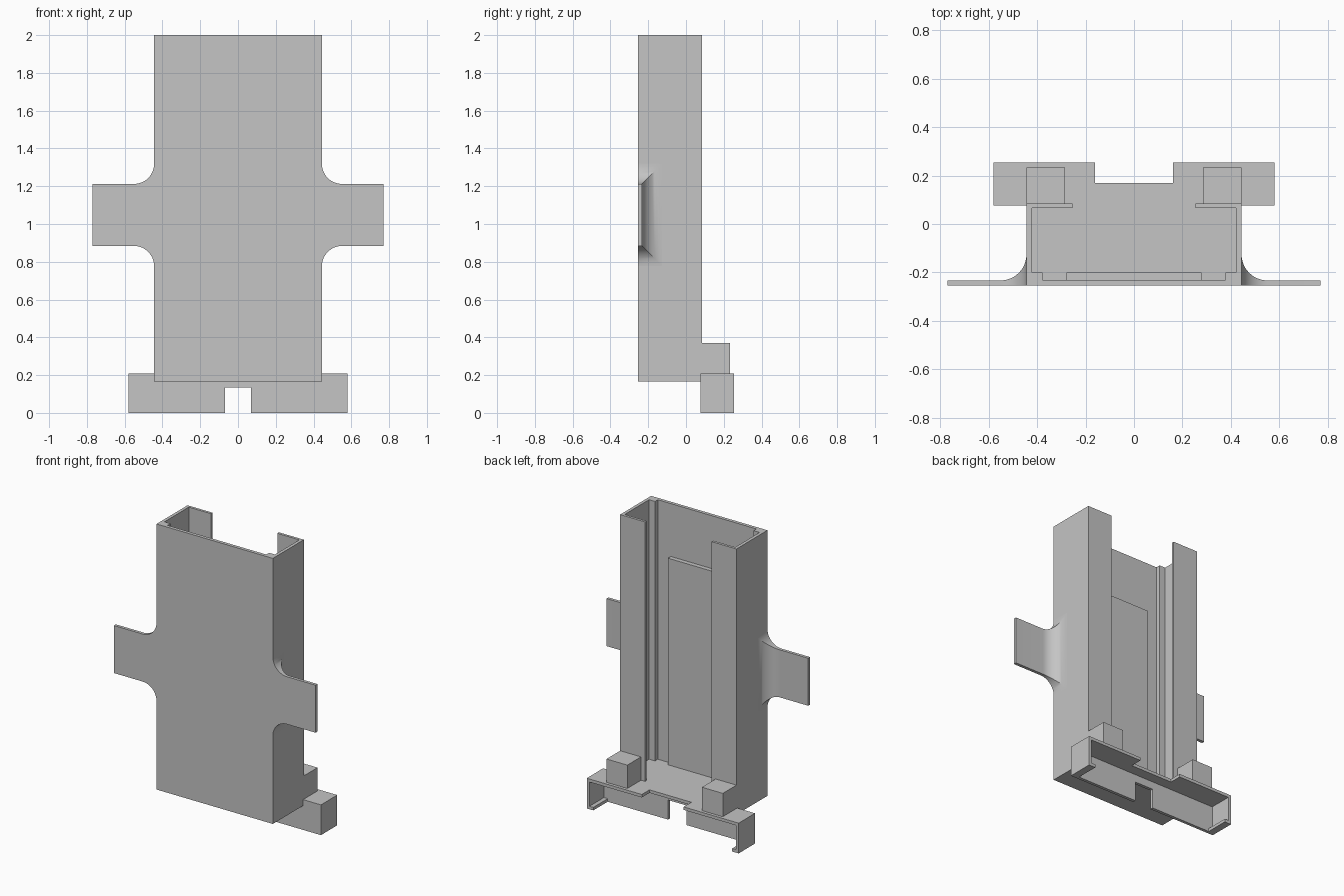
import bpy
import bmesh
import math
from mathutils import Vector

if "Cube" in bpy.data.objects:
    bpy.data.objects.remove(bpy.data.objects["Cube"], do_unlink=True)

grey = bpy.data.materials.new("light_grey")
grey.use_nodes = True
colour = (0.555, 0.555, 0.555, 1)
grey.diffuse_color = colour
grey.node_tree.nodes["Principled BSDF"].inputs["Base Color"].default_value = colour


def finish(name, bm):
    bmesh.ops.recalc_face_normals(bm, faces=bm.faces[:])
    mesh = bpy.data.meshes.new(name)
    bm.to_mesh(mesh)
    bm.free()
    mesh.materials.append(grey)
    obj = bpy.data.objects.new(name, mesh)
    bpy.context.collection.objects.link(obj)
    return obj


def extrude(name, points, shift):
    """Close a flat outline and push it along a vector."""
    bm = bmesh.new()
    face = bm.faces.new([bm.verts.new(p) for p in points])
    new = bmesh.ops.extrude_face_region(bm, geom=[face])["geom"]
    verts = [v for v in new if isinstance(v, bmesh.types.BMVert)]
    bmesh.ops.translate(bm, verts=verts, vec=Vector(shift))
    return finish(name, bm)


def mirrored(half):
    """Complete a half outline across x = 0."""
    return half + [(-x, w) for x, w in reversed(half)]


def plan(name, outline, z0, z1):
    return extrude(name, [(x, y, z0) for x, y in outline], (0, 0, z1 - z0))


def box(name, x0, x1, y0, y1, z0, z1):
    return plan(name, [(x0, y0), (x1, y0), (x1, y1), (x0, y1)], z0, z1)


WALL = 0.021
BASE, FLOOR, TOP = 0.167, 0.209, 2.0
FRONT, BACK = -0.254, 0.254
SIDE = 0.444
BR_FRONT, BR_END = 0.076, 0.58

# Channel-shaped case with back flanges and inner corner ledges
case_half = [(SIDE, FRONT), (SIDE, 0.084), (0.254, 0.084), (0.254, 0.066),
             (0.422, 0.066), (0.422, -0.2), (0.377, -0.2), (0.377, -0.231)]
plan("case", mirrored(case_half), BASE, TOP)
box("case_floor", -0.43, 0.43, -0.24, BR_FRONT, BASE, FLOOR)
box("inner_pad", -0.278, 0.278, -0.235, -0.2, FLOOR - 0.01, 1.635)

# Bottom bracket: recessed top plate and notched front wall
plate_half = [(BR_END, BR_FRONT), (BR_END, BACK), (0.16, BACK), (0.16, 0.17)]
plan("bracket_top", mirrored(plate_half), FLOOR - WALL, FLOOR)
wall_half = [(BR_END, FLOOR), (BR_END, 0), (0.07, 0), (0.07, 0.135)]
extrude("bracket_wall", [(x, BR_FRONT, z) for x, z in mirrored(wall_half)],
        (0, WALL, 0))


def arm(name, s):
    """Flat tab whose height and thickness both flare where it meets the case."""
    radius, steps, tip = 0.107, 12, 0.77
    mid, half = 1.048, 0.164
    stations = []
    for i in range(steps + 1):
        a = math.pi / 2 * i / steps
        stations.append((SIDE + radius * (1 - math.cos(a)),
                         radius * (1 - math.sin(a))))
    stations.append((tip, 0))
    bm = bmesh.new()
    rings = []
    for x, flare in stations:
        y = FRONT + WALL + flare
        h = half + flare
        rings.append([bm.verts.new((s * x, yy, mid + zz)) for yy, zz in
                      ((FRONT, -h), (y, -h), (y, h), (FRONT, h))])
    for a, b in zip(rings, rings[1:]):
        for k in range(4):
            n = (k + 1) % 4
            bm.faces.new((a[k], a[n], b[n], b[k]))
    bm.faces.new(rings[0])
    bm.faces.new(rings[-1])
    obj = finish(name, bm)
    bpy.ops.object.select_all(action="DESELECT")
    obj.select_set(True)
    bpy.context.view_layer.objects.active = obj
    bpy.ops.object.shade_smooth_by_angle(angle=math.radians(30))


# Paired parts on both sides
for side, s in (("left", 1), ("right", -1)):
    arm(side + "_arm", s)
    box(side + "_block", s * 0.285, s * SIDE, 0.08, 0.233, FLOOR - 0.01, 0.37)
    box(side + "_bracket_end", s * (BR_END - WALL), s * BR_END,
        BR_FRONT, BACK, 0, FLOOR)
    box(side + "_bracket_lip", s * 0.53, s * BR_END, BR_FRONT, BACK, 0, WALL)
